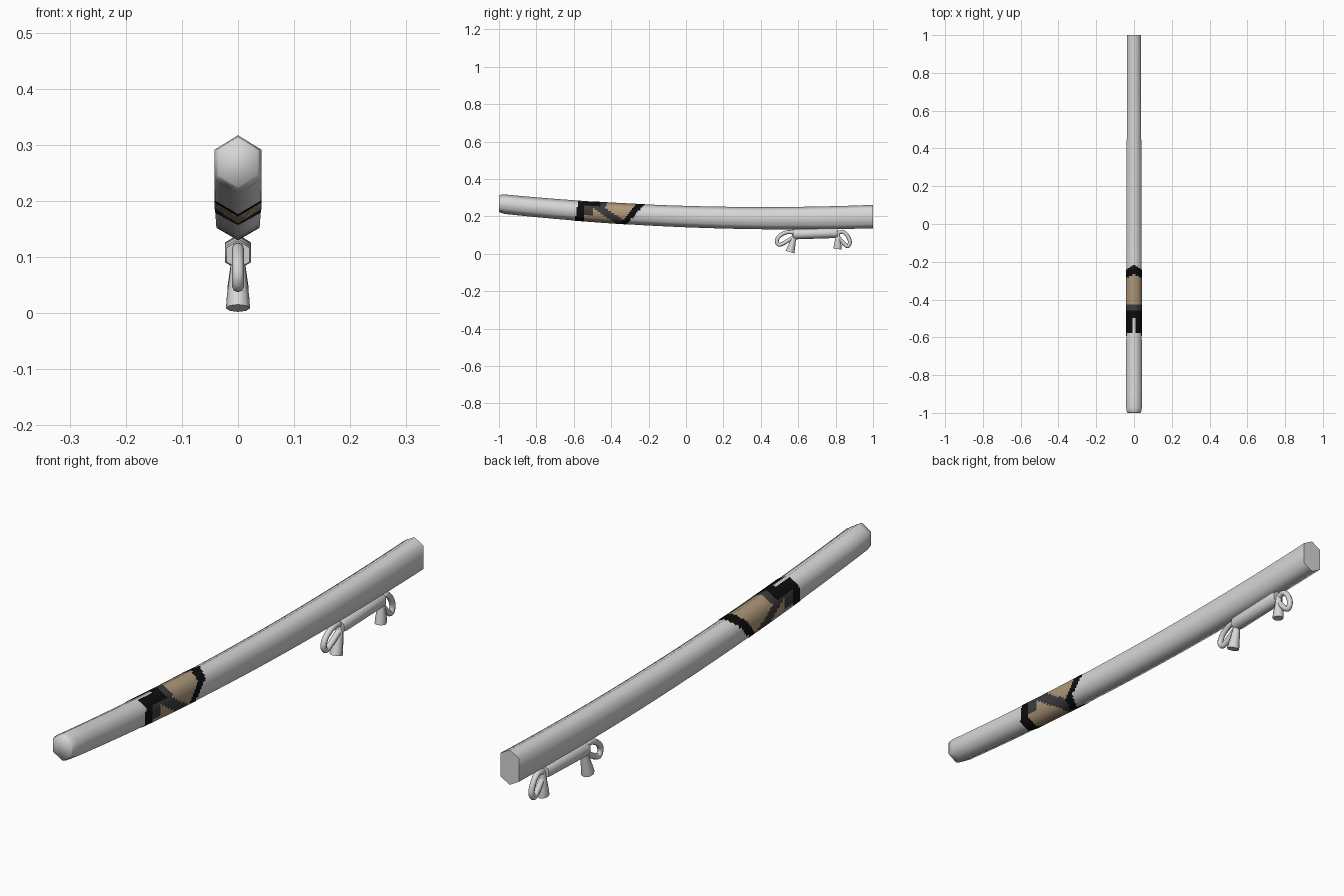
import bpy, math
from mathutils import Vector

if "Cube" in bpy.data.objects:
    bpy.data.objects.remove(bpy.data.objects["Cube"])


def material(name, rgb):
    m = bpy.data.materials.new(name)
    m.diffuse_color = (*rgb, 1)
    m.use_nodes = True
    m.node_tree.nodes["Principled BSDF"].inputs["Base Color"].default_value = m.diffuse_color
    return m


GREY = material("pale grey", (0.68, 0.68, 0.68))
TAN = material("tan", (0.42, 0.31, 0.19))
CHARCOAL = material("charcoal", (0.045, 0.045, 0.045))
BLACK = material("black", (0.004, 0.004, 0.004))


def make(name, verts, faces, mats):
    me = bpy.data.meshes.new(name)
    me.from_pydata(verts, [], faces)
    for m in mats:
        me.materials.append(m)
    ob = bpy.data.objects.new(name, me)
    bpy.context.collection.objects.link(ob)
    return ob


def smooth(ob, deg):
    bpy.ops.object.select_all(action='DESELECT')
    ob.select_set(True)
    bpy.context.view_layer.objects.active = ob
    bpy.ops.object.shade_smooth_by_angle(angle=math.radians(deg))


def loft(name, rings, deg=70):
    n = len(rings[0])
    faces = [(k * n + i, k * n + (i + 1) % n, (k + 1) * n + (i + 1) % n, (k + 1) * n + i)
             for k in range(len(rings) - 1) for i in range(n)]
    faces += [tuple(range(n))[::-1], tuple(range((len(rings) - 1) * n, len(rings) * n))]
    ob = make(name, [v for r in rings for v in r], faces, [GREY])
    smooth(ob, deg)
    return ob


# curved six-sided scabbard section
def centre(y):
    return 0.19 + 0.0347 * (y - 0.5) ** 2


def section(y, scale=1.0, grow=0.0):
    f = (y + 1) / 2
    w = (0.042 - 0.005 * f) * scale + grow
    h = (0.052 + 0.0105 * f) * scale + grow
    s = h - 0.026 * (1 - 0.2 * f) * scale
    c = centre(y)
    return [Vector((x, y, c + z)) for x, z in
            ((0, h), (w, s), (w, -s), (0, -h), (-w, -s), (-w, s))]


rings = [section(-1, 0.83), section(-0.992, 0.92), section(-0.97)]
rings += [section(-0.9 + 0.1 * i) for i in range(20)]
loft("scabbard", [r[::-1] for r in rings])


# painted camouflage band, a thin skin just above the scabbard
def paint(y, t):
    if y > -0.27 + 0.05 * t or y < -0.585 + 0.01 * t:
        return None
    if y > -0.312 + 0.045 * t:
        return 2
    if t > 0.5:
        if y < -0.5 and t > 0.93:
            return None
        return 2 if y < -0.455 else 1 if y < -0.43 else 0
    if y < -0.548:
        return 2
    if y < -0.5 and -0.3 < t:
        return 1
    if abs(y + 0.43 + 0.093 * t) < 0.037:
        return 1
    return 0


CORNER_N = [Vector((x, 0, z)) for x, z in
            ((0, 1), (.88, .47), (.88, -.47), (0, -1), (-.88, -.47), (-.88, .47))]
SUB, STEP, ROWS = 6, 0.008, 52
verts, normals, faces, slots = [], [], [], []
N = 6 * SUB
for k in range(ROWS + 1):
    hexa = section(-0.61 + k * STEP, grow=0.001)
    for i in range(N):
        a, f = i // SUB, (i % SUB) / SUB
        verts.append(hexa[a].lerp(hexa[(a + 1) % 6], f))
        normals.append(CORNER_N[a].lerp(CORNER_N[(a + 1) % 6], f).normalized())
for k in range(ROWS):
    for i in range(N):
        j = (i + 1) % N
        q = (k * N + i, (k + 1) * N + i, (k + 1) * N + j, k * N + j)
        mid = sum((verts[v] for v in q), Vector()) / 4
        slot = paint(mid.y, (mid.z - centre(mid.y)) / 0.055)
        if slot is not None:
            faces.append(q)
            slots.append(slot)
band = make("painted_band", verts, faces, [TAN, CHARCOAL, BLACK])
for p, s in zip(band.data.polygons, slots):
    p.material_index = s
    p.use_smooth = True
band.data.normals_split_custom_set_from_vertices(normals)


# cord parts: sweep an ellipse along a path of (y, z, x radius, normal radius)
def sweep(name, path, sides=8, turn=0.0):
    out = []
    for k, (y, z, rx, rn) in enumerate(path):
        a, b = path[max(k - 1, 0)], path[min(k + 1, len(path) - 1)]
        d = Vector((0, b[0] - a[0], b[1] - a[1])).normalized()
        n = Vector((0, -d.z, d.y))
        out.append([Vector((0, y, z)) + Vector((1, 0, 0)) * rx * math.cos(t) + n * rn * math.sin(t)
                    for t in (2 * math.pi * i / sides + turn for i in range(sides))])
    # keep the winding outward
    ob = loft(name, [r[::-1] for r in out])
    return ob


def curve(points, r, per=4):
    P = [Vector(p) for p in points]
    res = []
    for i in range(len(P) - 1):
        p0, p1, p2, p3 = P[max(i - 1, 0)], P[i], P[i + 1], P[min(i + 2, len(P) - 1)]
        for s in range(per):
            t = s / per
            q = 0.5 * (2 * p1 + (p2 - p0) * t + (2 * p0 - 5 * p1 + 4 * p2 - p3) * t * t
                       + (3 * p1 - p0 - 3 * p2 + p3) * t ** 3)
            res.append((q.x, q.y, r, r))
    return res + [(P[-1].x, P[-1].y, r, r)]


# wrapped cord bar under the scabbard
sweep("cord_bar", [(0.572, 0.104, 0.024, 0.025), (0.585, 0.105, 0.027, 0.028),
                   (0.80, 0.112, 0.027, 0.028), (0.81, 0.112, 0.024, 0.025)], 6, math.pi / 6)
# bow loops at both ends
sweep("front_loop", curve([(0.585, 0.112), (0.54, 0.115), (0.50, 0.095), (0.485, 0.068),
                           (0.497, 0.048), (0.525, 0.058), (0.585, 0.095)], 0.0105))
sweep("rear_loop", curve([(0.80, 0.105), (0.835, 0.118), (0.862, 0.098), (0.876, 0.065),
                          (0.868, 0.042), (0.848, 0.05), (0.80, 0.105)], 0.0105))
# flared tassels
sweep("front_tassel", [(0.582, 0.105, 0.011, 0.011), (0.574, 0.075, 0.014, 0.014),
                       (0.562, 0.03, 0.02, 0.021), (0.556, 0.009, 0.0215, 0.024)])
sweep("rear_tassel", [(0.812, 0.11, 0.011, 0.011), (0.812, 0.08, 0.014, 0.014),
                      (0.811, 0.045, 0.019, 0.02), (0.809, 0.025, 0.019, 0.022)])

# outward facing normals everywhere
import bmesh
for ob in bpy.data.objects:
    if ob.name != "painted_band":
        bm = bmesh.new()
        bm.from_mesh(ob.data)
        bmesh.ops.recalc_face_normals(bm, faces=bm.faces)
        bm.to_mesh(ob.data)
        bm.free()
